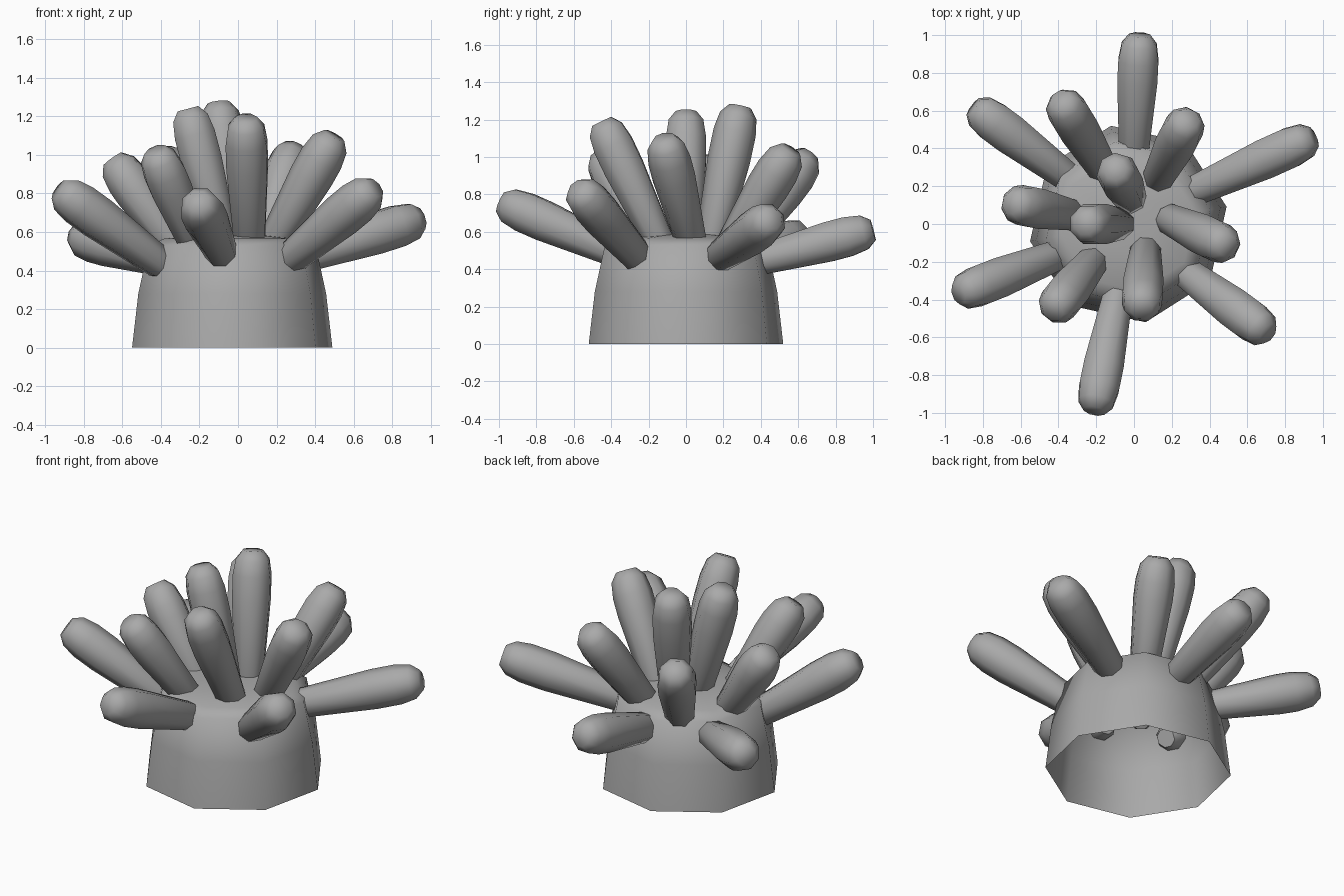
import bpy, bmesh, math
from mathutils import Vector, Matrix

cube = bpy.data.objects.get("Cube")
if cube:
    bpy.data.objects.remove(cube, do_unlink=True)

grey = bpy.data.materials.new("plain grey")
grey.use_nodes = True
colour = (0.4, 0.4, 0.4, 1)
grey.diffuse_color = colour
grey.node_tree.nodes["Principled BSDF"].inputs["Base Color"].default_value = colour


def lathe(name, profile, matrix, turn=0.0, close_start=True):
    """Eight-sided smooth solid of (radius, height) rings along local z."""
    bm = bmesh.new()
    rings = []
    for r, h in profile:
        angles = [turn + math.tau * i / 8 for i in range(8)]
        rings.append([bm.verts.new((r * math.cos(a), r * math.sin(a), h)) for a in angles])
    for low, high in zip(rings, rings[1:]):
        for i in range(8):
            j = (i + 1) % 8
            bm.faces.new((low[i], low[j], high[j], high[i]))
    bm.faces.new(rings[-1])
    if close_start:
        bm.faces.new(rings[0][::-1])
    mesh = bpy.data.meshes.new(name)
    bm.to_mesh(mesh)
    bm.free()
    mesh.transform(matrix)
    mesh.materials.append(grey)
    obj = bpy.data.objects.new(name, mesh)
    bpy.context.collection.objects.link(obj)
    bpy.context.view_layer.objects.active = obj
    for other in bpy.context.selected_objects:
        other.select_set(False)
    obj.select_set(True)
    bpy.ops.object.shade_smooth_by_angle(angle=math.radians(60))
    return obj


# Hollow column, open underneath
column = [(0.528, 0), (0.495, 0.28), (0.44, 0.53), (0.36, 0.565), (0.15, 0.585)]
lathe("column", column, Matrix.Translation((-0.03, 0, 0)), math.radians(10), False)

# Tentacles: root and tip centres
tentacles = {
    "back": ((0.0, 0.40, 0.45), (0.03, 1.0, 0.61)),
    "front": ((-0.09, -0.40, 0.50), (-0.21, -0.99, 0.76)),
    "left_back": ((0.33, 0.18, 0.47), (0.95, 0.46, 0.67)),
    "left_front": ((0.28, -0.26, 0.47), (0.71, -0.58, 0.83)),
    "left_inner": ((0.20, 0.02, 0.57), (0.50, -0.12, 1.10)),
    "back_left_inner": ((0.13, 0.25, 0.54), (0.29, 0.56, 1.04)),
    "back_right_inner": ((-0.17, 0.30, 0.53), (-0.39, 0.66, 1.01)),
    "right_back": ((-0.38, 0.27, 0.45), (-0.85, 0.62, 0.58)),
    "right_front": ((-0.42, -0.17, 0.45), (-0.93, -0.37, 0.82)),
    "right_inner": ((-0.34, 0.05, 0.54), (-0.65, 0.11, 0.98)),
    "crown_right": ((-0.08, 0.0, 0.56), (-0.26, 0.0, 1.24)),
    "crown_back": ((-0.02, 0.14, 0.57), (-0.10, 0.29, 1.27)),
    "crown_front": ((0.06, -0.15, 0.56), (0.04, -0.45, 1.19)),
    "front_right_inner": ((-0.22, -0.20, 0.53), (-0.43, -0.46, 1.02)),
}
for place, (root, tip) in tentacles.items():
    root, tip = Vector(root), Vector(tip)
    axis = tip - root
    length = axis.length
    shape = [(0.055, -0.08), (0.085, -0.02), (0.115, length * 0.6),
             (0.115, length - 0.14), (0.1, length - 0.05), (0.06, length)]
    turn = axis.to_track_quat("Z", "Y").to_matrix().to_4x4()
    lathe(place + "_tentacle", shape, Matrix.Translation(root) @ turn, math.radians(22.5))
